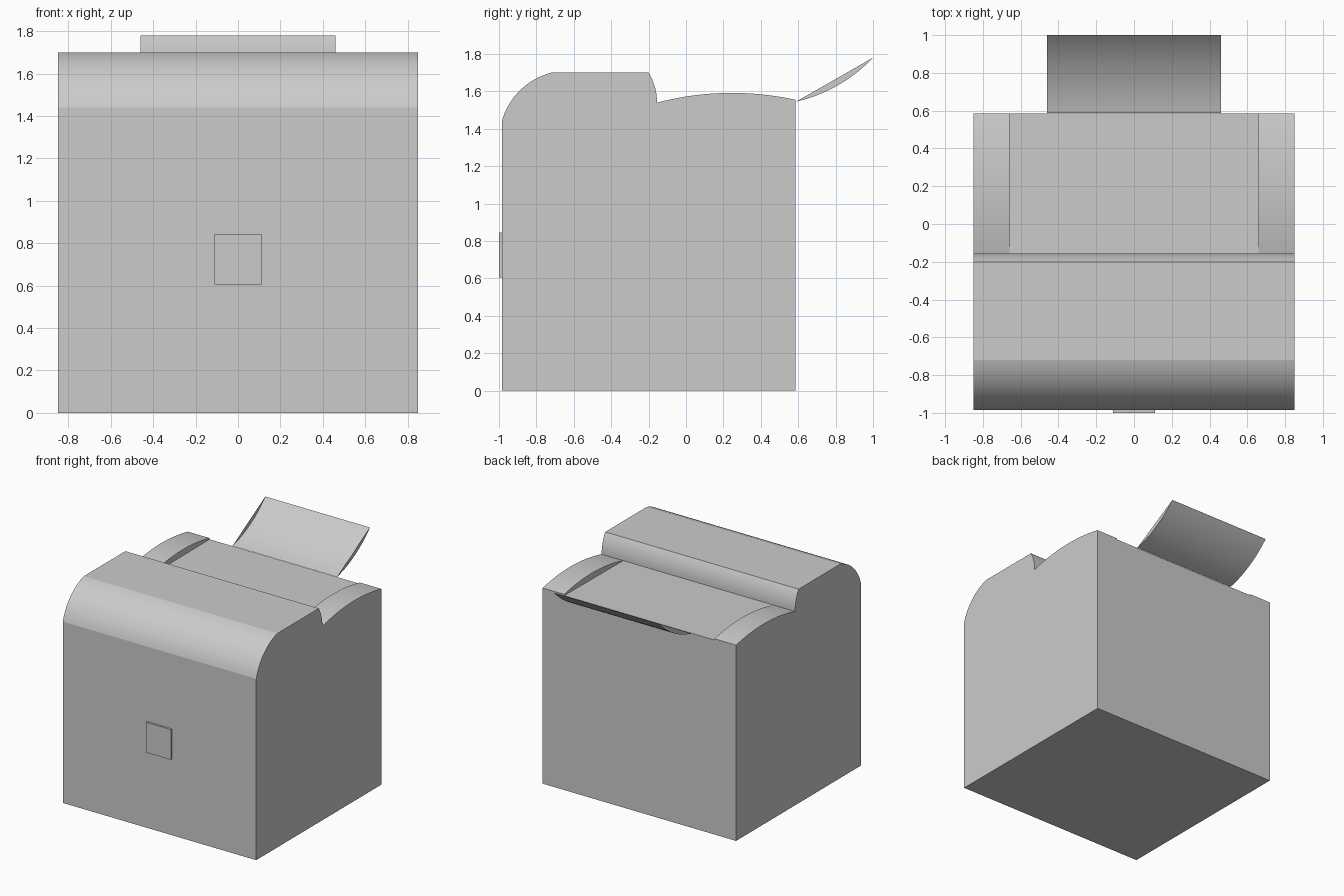
import bpy, bmesh, math
from mathutils import Vector

if "Cube" in bpy.data.objects:
    bpy.data.objects.remove(bpy.data.objects["Cube"])


def arc(p, q, sag, n=16):
    """Circular arc points from p to q; positive sag bulges left of p->q."""
    p, q = Vector(p), Vector(q)
    d = q - p
    half = d.length / 2
    side = Vector((-d.y, d.x)).normalized()
    s = abs(sag)
    r = (half * half + s * s) / (2 * s)
    a = math.asin(half / r)
    pts = []
    for i in range(n + 1):
        t = -a + 2 * a * i / n
        off = (r * math.cos(t) - (r - s)) * math.copysign(1, sag)
        pts.append(tuple((p + q) / 2 + d.normalized() * r * math.sin(t) + side * off))
    return pts


def extrude_profile(name, pts, x0, x1, open_last=False):
    """Extrude a y-z profile along x, optionally leaving its closing face off."""
    bm = bmesh.new()
    a = [bm.verts.new((x0, y, z)) for y, z in pts]
    b = [bm.verts.new((x1, y, z)) for y, z in pts]
    bm.faces.new(a)
    bm.faces.new(b[::-1])
    n = len(pts)
    for i in range(n - 1 if open_last else n):
        j = (i + 1) % n
        bm.faces.new((a[j], a[i], b[i], b[j]))
    bmesh.ops.recalc_face_normals(bm, faces=bm.faces)
    me = bpy.data.meshes.new(name)
    bm.to_mesh(me)
    bm.free()
    ob = bpy.data.objects.new(name, me)
    bpy.context.collection.objects.link(ob)
    bpy.ops.object.select_all(action='DESELECT')
    ob.select_set(True)
    bpy.context.view_layer.objects.active = ob
    bpy.ops.object.shade_smooth_by_angle(angle=math.radians(13))
    return ob


# Main body: rounded front shoulder, flat top, step down to the rear deck
front_round = arc((-0.985, 1.44), (-0.72, 1.70), 0.05)
rear_step = arc((-0.20, 1.70), (-0.155, 1.54), 0.012, 8)
extrude_profile("body", [(-0.985, 0)] + front_round + rear_step
                + [(0.585, 1.545), (0.585, 0)], -0.85, 0.85)

# Arched shoulders either side of the rear deck
arch = arc((-0.155, 1.54), (0.585, 1.555), 0.044, 20) + [(0.585, 1.545)]
extrude_profile("left_arch", arch, -0.85, -0.66)
extrude_profile("right_arch", arch, 0.66, 0.85)

# Curved tray with end cheeks, open on top
tray = arc((0.588, 1.545), (1.0, 1.78), -0.035, 16)
extrude_profile("paper_tray", tray, -0.46, 0.46, open_last=True)

# Square front button
extrude_profile("front_button", [(-1.0, 0.605), (-1.0, 0.845),
                                 (-0.98, 0.845), (-0.98, 0.605)], -0.11, 0.11)
